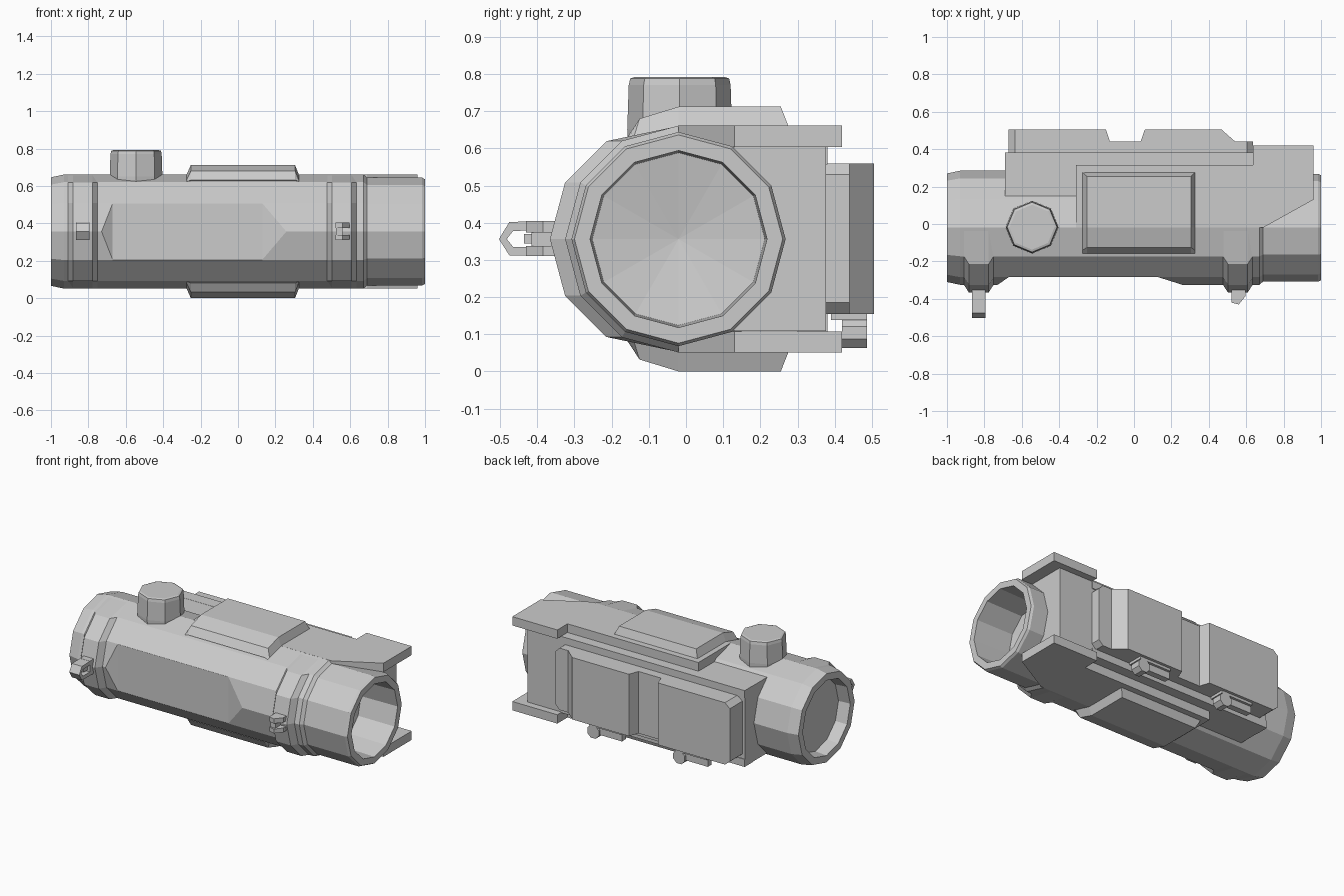
import bpy, bmesh
from math import cos, sin, pi

CY, CZ = -0.02, 0.356   # axis of the main tube, which runs along x
SIDES = 12


def loft(name, rings):
    """Skin a list of equal-length point rings and cap both ends."""
    bm = bmesh.new()
    vs = [[bm.verts.new(p) for p in ring] for ring in rings]
    n = len(rings[0])
    for a, b in zip(vs, vs[1:]):
        for i in range(n):
            j = (i + 1) % n
            bm.faces.new((a[i], a[j], b[j], b[i]))
    bm.faces.new(vs[0])
    bm.faces.new(vs[-1])
    bmesh.ops.remove_doubles(bm, verts=bm.verts, dist=1e-5)
    bmesh.ops.recalc_face_normals(bm, faces=bm.faces)
    mesh = bpy.data.meshes.new(name)
    bm.to_mesh(mesh)
    bm.free()
    obj = bpy.data.objects.new(name, mesh)
    bpy.context.collection.objects.link(obj)
    return obj


def prism_x(name, yz, x0, x1):
    return loft(name, [[(x, y, z) for y, z in yz] for x in (x0, x1)])


def prism_z(name, xy, z0, z1):
    return loft(name, [[(x, y, z) for x, y in xy] for z in (z0, z1)])


def box(name, x0, x1, y0, y1, z0, z1):
    return prism_z(name, [(x0, y0), (x1, y0), (x1, y1), (x0, y1)], z0, z1)


def tube_ring(x, r, bulge=0.0):
    """Polygon round the tube axis; bulge pushes the front half forward."""
    pts = []
    for i in range(SIDES):
        c, s = cos(2 * pi * i / SIDES), sin(2 * pi * i / SIDES)
        pts.append((x, CY + r * c - (bulge if c < -0.1 else 0), CZ + r * s))
    return pts


# Main tube with a recessed lens at each end
def lens_tip(x):
    return tube_ring(x, 0.0005)


tube = loft("main_tube", [lens_tip(-0.91)] + [tube_ring(x, r) for x, r in [
    (-0.92, 0.238), (-1, 0.245), (-1, 0.29), (-0.93, 0.305), (0.67, 0.305),
    (0.69, 0.288), (0.985, 0.288), (1, 0.28), (1, 0.238), (0.74, 0.232)]]
    + [lens_tip(0.70)])

# Flat panel cut into the front of the tube
cutter = prism_z("panel_cutter", [
    (-0.73, -0.3255), (-0.67, -0.2845), (0.13, -0.2845), (0.26, -0.3255),
    (0.26, -0.42), (-0.73, -0.42)], 0.1, 0.6)
cutter.hide_render = True
cutter.hide_viewport = True
cut = tube.modifiers.new("panel", 'BOOLEAN')
cut.operation = 'DIFFERENCE'
cut.object = cutter

# Clamp bands that bulge towards the front
for name, x in (("left_band", -0.83), ("right_band", 0.555)):
    loft(name, [tube_ring(x - 0.08, 0.304), tube_ring(x - 0.053, 0.304, 0.042),
                tube_ring(x + 0.053, 0.304, 0.042), tube_ring(x + 0.08, 0.304)])

# Strap loop on the left band
prism_x("strap_loop", [
    (-0.35, 0.405), (-0.475, 0.402), (-0.503, CZ), (-0.475, 0.312), (-0.35, 0.31),
    (-0.35, 0.335), (-0.465, 0.335), (-0.482, CZ), (-0.465, 0.378), (-0.35, 0.38)],
    -0.866, -0.794)
box("strap_loop_pin", -0.85, -0.81, -0.435, -0.35, 0.344, 0.369)
box("strap_loop_base", -0.866, -0.794, -0.393, -0.35, 0.31, 0.405)

# Forked lug on the right band
for name, z0, z1 in (("lug_lower", 0.31, 0.338), ("lug_upper", 0.374, 0.405)):
    prism_z(name, [(0.52, -0.34), (0.52, -0.42), (0.56, -0.43),
                   (0.597, -0.385), (0.597, -0.34)], z0, z1)
box("lug_core", 0.525, 0.56, -0.415, -0.34, 0.335, 0.378)

# Rear block, hollowed to follow the tube
prism_x("rear_block", [
    (0.376, 0.604), (0.13, 0.604), (0.11, 0.58), (0.205, 0.487), (0.24, CZ),
    (0.205, 0.225), (0.11, 0.132), (0.13, 0.109), (0.376, 0.109)], -0.69, 0.88)

plate = [(-0.31, -0.02), (0.69, -0.02), (0.96, 0.13), (0.96, 0.42),
         (0.635, 0.42), (0.635, 0.315), (-0.31, 0.315)]
pad_full = [(0.275, 0.29), (0.275, 0.304), (0.255, 0.356), (-0.02, 0.356),
            (-0.125, 0.324), (-0.157, 0.275), (-0.02, 0.25)]
pad_low = [(0.275, 0.29), (0.275, 0.302), (0.275, 0.305), (-0.02, 0.305),
           (-0.14, 0.275), (-0.157, 0.268), (-0.02, 0.25)]

# Top and bottom flange plates, each with a raised pad
for side, s in (("top", 1), ("bottom", -1)):
    prism_z(side + "_plate", plate, CZ + s * 0.248, CZ + s * 0.3055)
    loft(side + "_pad", [[(x, y, CZ + s * dz) for y, dz in prof] for x, prof in
                         [(-0.275, pad_low), (-0.252, pad_full),
                          (0.305, pad_full), (0.325, pad_low)]])
    # Step between the rear block and the plate
    box(side + "_rail", -0.69, 0.635, 0.3, 0.381,
        *sorted((CZ + s * 0.2, CZ + s * 0.249)))

# Rear cover: stations of x, depth and vertical inset
loft("rear_cover", [
    [(x, 0.36, 0.155 + i), (x, y, 0.155 + i), (x, y, 0.559 - i), (x, 0.36, 0.559 - i)]
    for x, y, i in [
        (-0.67, 0.505, 0.03), (-0.635, 0.505, 0), (-0.15, 0.505, 0),
        (-0.128, 0.44, 0), (0.035, 0.44, 0), (0.058, 0.505, 0), (0.468, 0.505, 0),
        (0.542, 0.44, 0), (0.605, 0.44, 0), (0.635, 0.44, 0.03)]])

# Cover latches: a round pivot, an arm and a mount
for name, x in (("right_latch", 0.33), ("left_latch", -0.29)):
    loft(name + "_pivot", [[(x + 0.045 * cos((k + .5) * pi / 4), y,
                             0.104 + 0.045 * sin((k + .5) * pi / 4))
                            for k in range(8)] for y in (0.42, 0.487)])
    box(name + "_arm", x - 0.2, x, 0.435, 0.475, 0.09, 0.135)
    box(name + "_mount", x - 0.2, x + 0.03, 0.39, 0.487, 0.138, 0.16)

# Adjustment knob on top
loft("top_knob", [[(-0.545 + r * cos(k * pi / 4), -0.017 + r * sin(k * pi / 4), z)
                   for k in range(8)] for z, r in
                  [(0.6, 0.138), (0.65, 0.141), (0.77, 0.137), (0.788, 0.133),
                   (0.792, 0.12)]])
